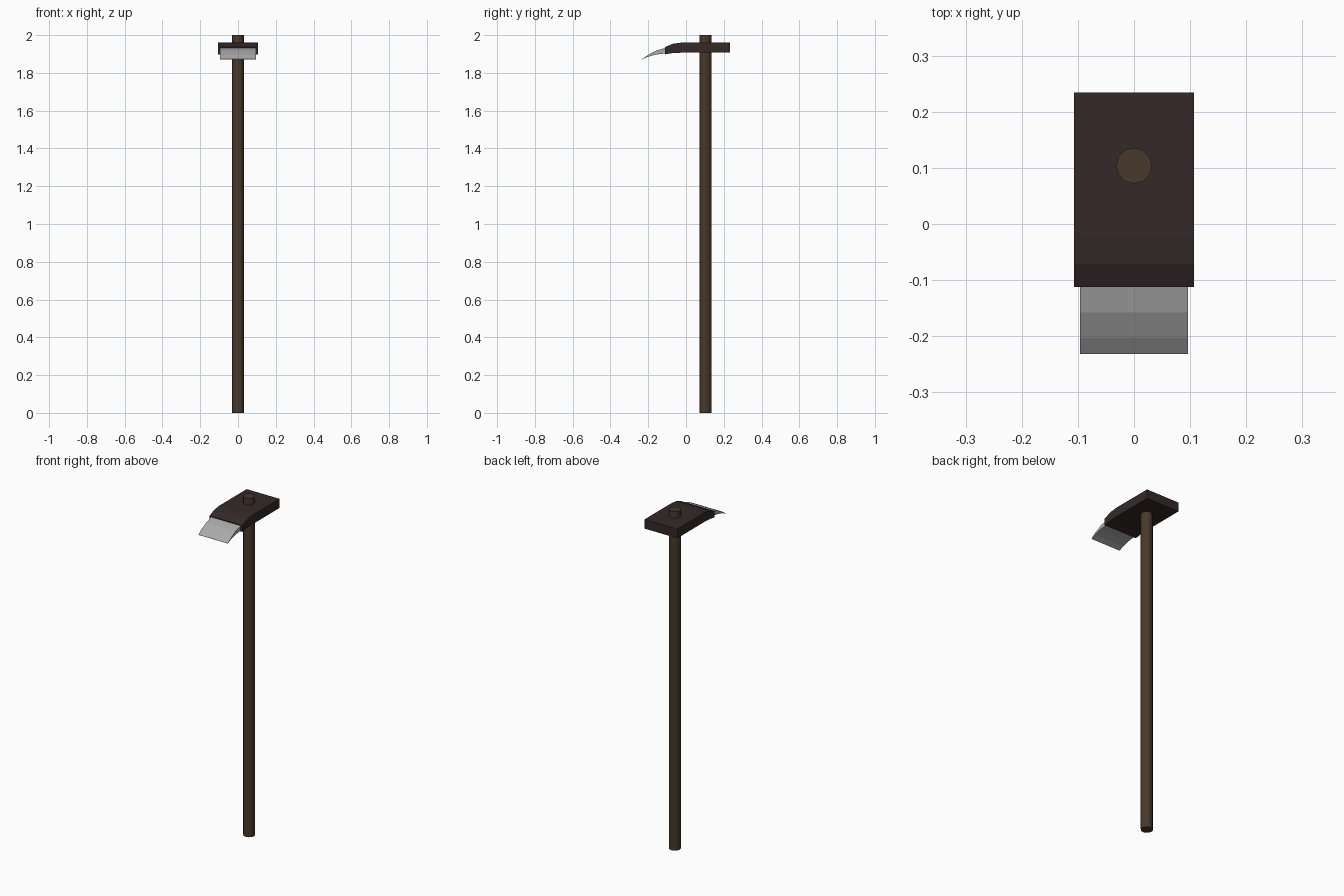
import bpy, bmesh

if "Cube" in bpy.data.objects:
    bpy.data.objects.remove(bpy.data.objects["Cube"])


def paint(obj, name, rgb):
    mat = bpy.data.materials.new(name)
    mat.diffuse_color = (*rgb, 1)
    mat.use_nodes = True
    mat.node_tree.nodes["Principled BSDF"].inputs["Base Color"].default_value = mat.diffuse_color
    obj.data.materials.append(mat)


def extrude_profile(name, profile, half_width):
    """Extrude a closed (y, z) profile symmetrically along x."""
    bm = bmesh.new()
    face = bm.faces.new([bm.verts.new((-half_width, y, z)) for y, z in profile])
    side = bmesh.ops.extrude_face_region(bm, geom=[face])["geom"]
    verts = [g for g in side if isinstance(g, bmesh.types.BMVert)]
    bmesh.ops.translate(bm, vec=(2 * half_width, 0, 0), verts=verts)
    bmesh.ops.recalc_face_normals(bm, faces=bm.faces)
    mesh = bpy.data.meshes.new(name)
    bm.to_mesh(mesh)
    bm.free()
    obj = bpy.data.objects.new(name, mesh)
    bpy.context.collection.objects.link(obj)
    return obj


# Long wooden handle passing through the head
bpy.ops.mesh.primitive_cylinder_add(vertices=12, radius=0.032, depth=2,
                                    location=(0, 0.104, 1))
handle = bpy.context.object
handle.name = "handle"
paint(handle, "wood", (0.065, 0.04, 0.024))

# Head block, bending down toward the front
head = extrude_profile("head", [
    (0.234, 1.961), (-0.02, 1.961), (-0.07, 1.954), (-0.112, 1.936),
    (-0.112, 1.898), (-0.07, 1.905), (-0.02, 1.907), (0.234, 1.907)], 0.107)
paint(head, "dark_wood", (0.035, 0.022, 0.022))

# Curved, tapering steel blade
blade = extrude_profile("blade", [
    (-0.105, 1.933), (-0.158, 1.918), (-0.203, 1.894), (-0.232, 1.873),
    (-0.232, 1.872), (-0.203, 1.885), (-0.158, 1.897), (-0.105, 1.904)], 0.096)
paint(blade, "steel", (0.4, 0.4, 0.4))
